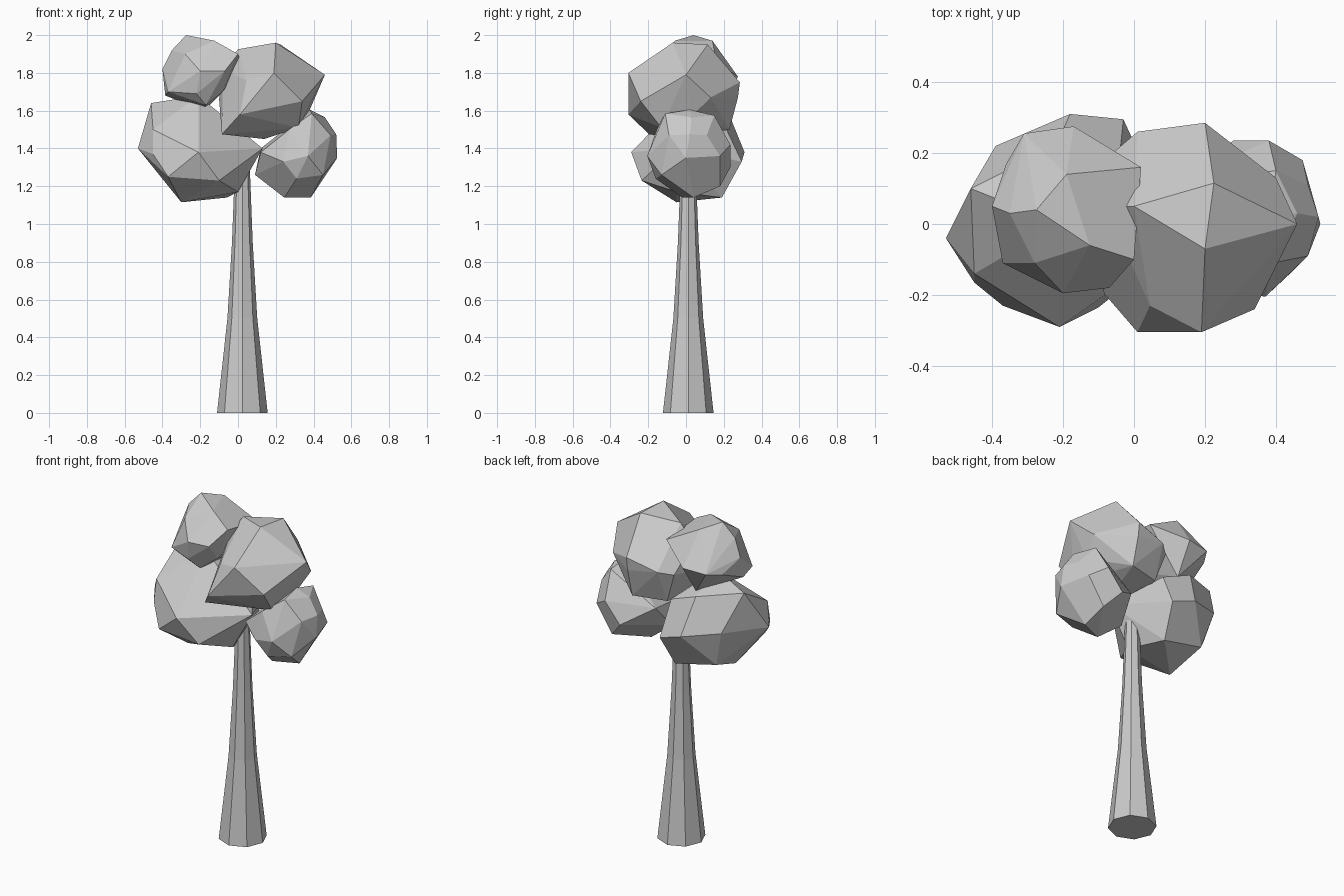
import bpy, bmesh, math


def finish(bm, name):
    bmesh.ops.recalc_face_normals(bm, faces=bm.faces)
    mesh = bpy.data.meshes.new(name)
    bm.to_mesh(mesh)
    bm.free()
    obj = bpy.data.objects.new(name, mesh)
    bpy.context.collection.objects.link(obj)
    return obj


def leaf_clump(name, corners):
    """Faceted boulder: hull around a few corner points, near-flat faces merged."""
    bm = bmesh.new()
    for p in corners:
        bm.verts.new(p)
    bmesh.ops.convex_hull(bm, input=bm.verts)
    loose = [v for v in bm.verts if not v.link_faces]
    bmesh.ops.delete(bm, geom=loose, context='VERTS')
    bmesh.ops.dissolve_limit(bm, angle_limit=math.radians(6),
                             verts=bm.verts, edges=bm.edges)
    return finish(bm, name)


# Tapered eight-sided trunk
bm = bmesh.new()
rings = []
for z, r in [(0, .134), (.5, .079), (.9, .055), (1.34, .038)]:
    rings.append([bm.verts.new((.023 + r * math.cos(i * math.pi / 4),
                                .012 + r * math.sin(i * math.pi / 4), z))
                  for i in range(8)])
for a, b in zip(rings, rings[1:]):
    for i in range(8):
        j = (i + 1) % 8
        bm.faces.new((a[i], a[j], b[j], b[i]))
bm.faces.new(rings[0][::-1])
bm.faces.new(rings[-1])
finish(bm, "trunk")

# Large lower left clump
leaf_clump("leaves_lower_left", [
    (-.53, -.04, 1.40), (-.46, .10, 1.64), (-.45, -.165, 1.37),
    (-.45, -.14, 1.50), (-.37, -.23, 1.25), (-.21, -.29, 1.38),
    (-.10, -.235, 1.23), (.13, -.05, 1.40), (0, -.05, 1.17),
    (-.30, -.05, 1.115), (-.06, .19, 1.14), (-.39, .22, 1.42),
    (-.18, .31, 1.38), (-.03, .295, 1.33), (-.21, 0, 1.68),
    (-.04, .2, 1.53), (-.33, .18, 1.20),
    (-.22, .22, 1.60), (-.10, -.02, 1.60)])

# Large upper right clump
leaf_clump("leaves_upper_right", [
    (.20, -.07, 1.96), (.225, .115, 1.95), (0, .05, 1.925),
    (.46, 0, 1.79), (.19, -.305, 1.80), (.045, -.23, 1.76),
    (.01, -.305, 1.58), (.34, -.24, 1.65), (.365, .03, 1.57),
    (.32, -.13, 1.51), (-.085, -.195, 1.475), (.14, -.03, 1.45),
    (-.08, .05, 1.82), (-.10, .03, 1.66), (-.06, .20, 1.68),
    (.01, .26, 1.70), (.20, .285, 1.75),
    (.20, .275, 1.67), (.20, .23, 1.50), (.40, .13, 1.67),
    (0, .18, 1.50)])

# Small lower right clump
leaf_clump("leaves_lower_right", [
    (.38, .02, 1.605), (.40, .15, 1.575), (.39, -.11, 1.585),
    (.46, .03, 1.565), (.49, .11, 1.47), (.49, -.09, 1.47),
    (.52, .02, 1.475), (.525, 0, 1.35), (.385, .04, 1.14),
    (.245, -.02, 1.14), (.09, 0, 1.26), (.12, .12, 1.40),
    (.12, -.1, 1.38), (.37, -.205, 1.36), (.24, -.18, 1.33),
    (.475, .18, 1.36), (.38, .235, 1.42), (.28, .235, 1.30),
    (.27, -.155, 1.50), (.45, -.13, 1.26), (.31, -.16, 1.24),
    (.37, .18, 1.20)])

# Small upper left clump
leaf_clump("leaves_upper_left", [
    (-.275, .04, 2.0), (-.19, .14, 1.97), (-.125, -.06, 1.97),
    (0, -.1, 1.90), (.02, .16, 1.86), (-.07, -.18, 1.81),
    (-.20, -.195, 1.81), (-.37, -.11, 1.70), (-.40, .05, 1.82),
    (-.35, .03, 1.92), (-.36, .17, 1.75), (-.31, .255, 1.77),
    (-.17, .275, 1.78), (-.17, -.12, 1.63), (-.22, -.165, 1.69),
    (-.08, -.08, 1.70), (-.385, 0, 1.68), (-.18, .16, 1.60),
    (-.28, -.11, 1.90)])
